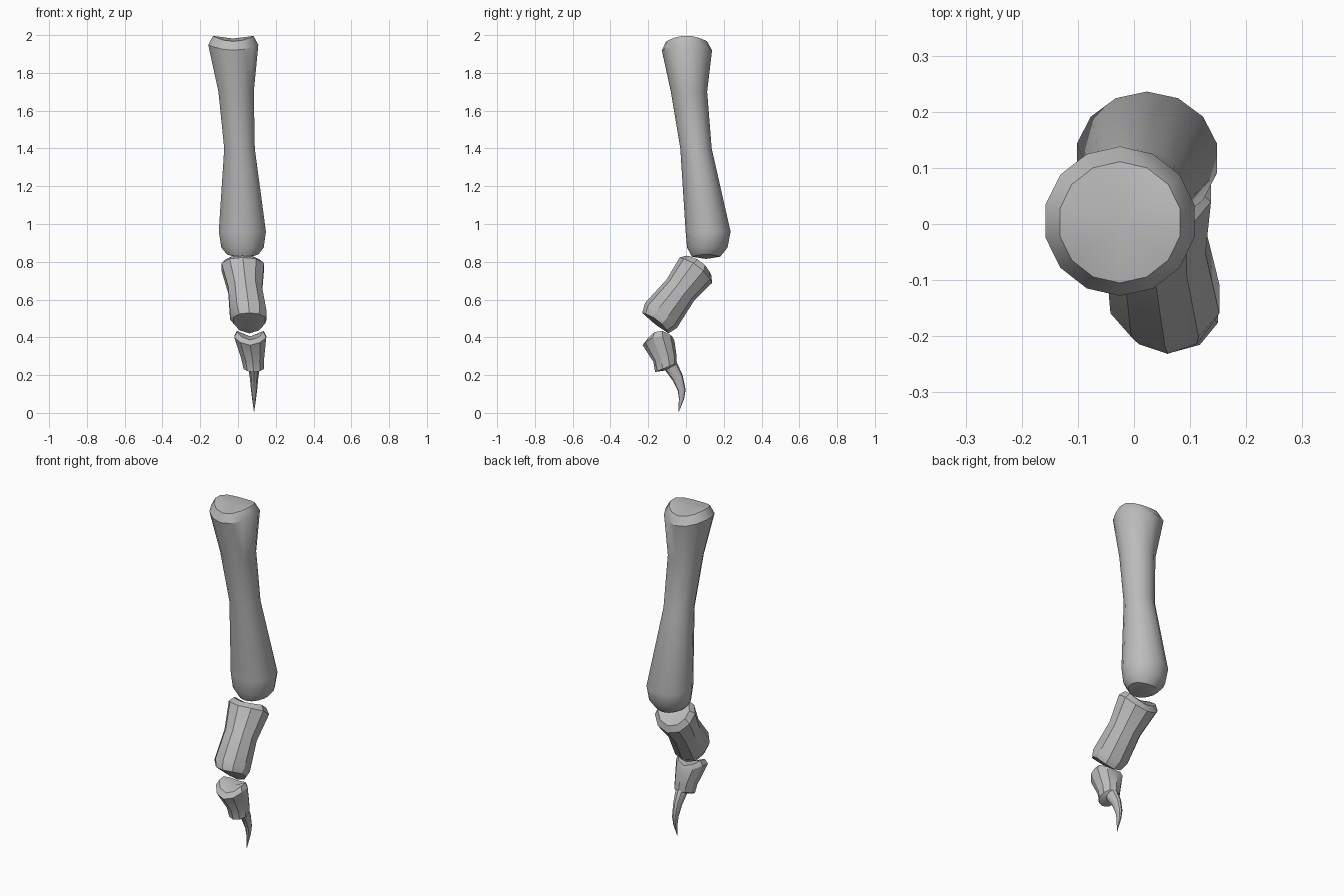
import bpy, bmesh
from math import sin, cos, pi, radians
from mathutils import Vector, Matrix

cube = bpy.data.objects.get("Cube")
if cube:
    bpy.data.objects.remove(cube, do_unlink=True)

bone = bpy.data.materials.new("bone_grey")
bone.use_nodes = True
GREY = (0.5, 0.5, 0.5, 1)
bone.diffuse_color = GREY
bone.node_tree.nodes["Principled BSDF"].inputs["Base Color"].default_value = GREY


def loft(name, sides, rings, smooth):
    """Rings run top to bottom: x, y, z, x radius, y radius, tilt, saddle depth.
    A ring with zero radius closes the end with a fan."""
    bm = bmesh.new()
    loops = []
    for x, y, z, rx, ry, tilt, saddle in rings:
        rot = Matrix.Rotation(radians(tilt), 3, 'X')
        if rx == 0:
            loops.append([bm.verts.new((x, y, z))])
            continue
        loop = []
        for i in range(sides):
            a = 2 * pi * (i + 0.5) / sides
            p = Vector((rx * cos(a), ry * sin(a), saddle * cos(2 * a)))
            loop.append(bm.verts.new(rot @ p + Vector((x, y, z))))
        loops.append(loop)
    for a, b in zip(loops, loops[1:]):
        for i in range(sides):
            j = (i + 1) % sides
            quad = [a[i % len(a)], b[i % len(b)], b[j % len(b)], a[j % len(a)]]
            bm.faces.new(list(dict.fromkeys(quad)))
    bmesh.ops.recalc_face_normals(bm, faces=bm.faces)
    mesh = bpy.data.meshes.new(name)
    bm.to_mesh(mesh)
    bm.free()
    mesh.materials.append(bone)
    ob = bpy.data.objects.new(name, mesh)
    bpy.context.collection.objects.link(ob)
    bpy.ops.object.select_all(action='DESELECT')
    ob.select_set(True)
    bpy.context.view_layer.objects.active = ob
    bpy.ops.object.shade_smooth_by_angle(angle=radians(smooth))
    return ob


# Long upper bone with a saddle-shaped head and a rounded lower knuckle
loft("upper_bone", 14, [
    (-.025, .003, 1.982, 0, 0, 0, 0),
    (-.025, .003, 1.982, .11, .108, 0, .015),
    (-.025, .005, 1.935, .136, .133, 0, .015),
    (-.01, .016, 1.7, .096, .096, 0, 0),
    (.008, .053, 1.4, .083, .083, 0, 0),
    (.023, .117, .96, .128, .119, 0, 0),
    (.024, .113, .875, .115, .107, 0, 0),
    (.025, .106, .833, .085, .075, 0, .006),
    (.025, .106, .815, 0, 0, 0, 0)], 35)

# Middle bone, leaning forward
LEAN = -38
loft("middle_bone", 10, [
    (.024, .078, .783, 0, 0, LEAN, 0),
    (.024, .075, .79, .093, .084, LEAN, .012),
    (.025, .06, .765, .118, .109, LEAN, .012),
    (.038, -.03, .65, .094, .092, LEAN, 0),
    (.055, -.133, .515, .102, .107, LEAN, 0),
    (.06, -.156, .483, .088, .088, LEAN, .01),
    (.06, -.165, .47, 0, 0, LEAN, 0)], 30)

# Claw bone: socketed base, ledge, then a curved talon off its rear side
loft("claw_bone", 10, [
    (.065, -.143, .405, 0, 0, 0, 0),
    (.065, -.143, .415, .075, .068, 8, .02),
    (.065, -.148, .388, .089, .085, 8, .018),
    (.078, -.112, .29, .063, .064, 18, 0),
    (.083, -.106, .24, .057, .062, 22, 0),
    (.085, -.078, .243, .032, .037, 30, 0),
    (.085, -.044, .185, .023, .03, 26, 0),
    (.085, -.023, .12, .017, .021, 6, 0),
    (.085, -.024, .075, .011, .014, -10, 0),
    (.085, -.04, 0, 0, 0, 0, 0)], 30)
